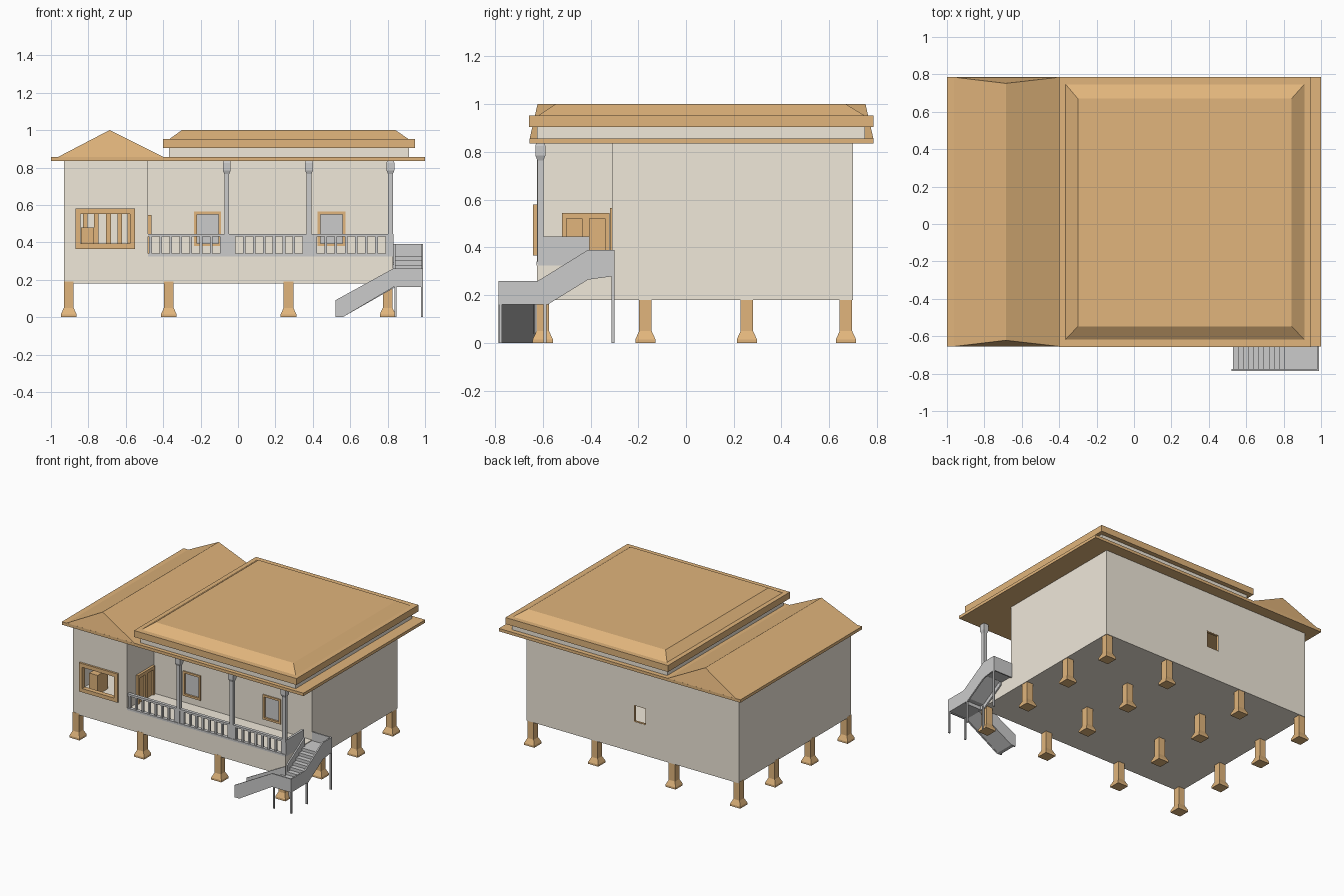
import bpy, bmesh

if "Cube" in bpy.data.objects:
    bpy.data.objects.remove(bpy.data.objects["Cube"])


def material(name, rgb):
    m = bpy.data.materials.new(name)
    m.diffuse_color = (*rgb, 1)
    m.use_nodes = True
    m.node_tree.nodes["Principled BSDF"].inputs["Base Color"].default_value = m.diffuse_color
    return m


WOOD = material("wood", (0.75, 0.46, 0.20))
WALL = material("plaster", (0.87, 0.81, 0.70))


def finish(name, bm, mat):
    bmesh.ops.recalc_face_normals(bm, faces=bm.faces[:])
    me = bpy.data.meshes.new(name)
    bm.to_mesh(me)
    bm.free()
    if mat:
        me.materials.append(mat)
    ob = bpy.data.objects.new(name, me)
    bpy.context.collection.objects.link(ob)
    return ob


def add_loft(bm, sections):
    """Stack rectangles (x0, x1, y0, y1, z) into a closed solid."""
    rings = [[bm.verts.new(p) for p in ((x0, y0, z), (x1, y0, z), (x1, y1, z), (x0, y1, z))]
             for x0, x1, y0, y1, z in sections]
    bm.faces.new(rings[0][::-1])
    bm.faces.new(rings[-1])
    for a, b in zip(rings, rings[1:]):
        for i in range(4):
            j = (i + 1) % 4
            bm.faces.new((a[i], a[j], b[j], b[i]))


def loft(name, sections, mat=None):
    bm = bmesh.new()
    add_loft(bm, sections)
    return finish(name, bm, mat)


def boxes(name, items, mat=None):
    """Several boxes (x0, x1, y0, y1, z0, z1) in one object."""
    bm = bmesh.new()
    for x0, x1, y0, y1, z0, z1 in items:
        add_loft(bm, [(x0, x1, y0, y1, z0), (x0, x1, y0, y1, z1)])
    return finish(name, bm, mat)


def pillar(name, x, y, profile, mat=None):
    return loft(name, [(x - h, x + h, y - h, y + h, z) for z, h in profile], mat)


def prism(name, pts, axis, a, b, mat=None):
    """Extrude a 2D outline along an axis from a to b."""
    place = {"x": lambda p, t: (t, p[0], p[1]),
             "y": lambda p, t: (p[0], t, p[1]),
             "z": lambda p, t: (p[0], p[1], t)}[axis]
    bm = bmesh.new()
    lo = [bm.verts.new(place(p, a)) for p in pts]
    hi = [bm.verts.new(place(p, b)) for p in pts]
    bm.faces.new(lo)
    bm.faces.new(hi[::-1])
    for i in range(len(pts)):
        j = (i + 1) % len(pts)
        bm.faces.new((lo[i], lo[j], hi[j], hi[i]))
    return finish(name, bm, mat)


def frame(name, x0, x1, z0, z1, y0, y1, t):
    return boxes(name, [(x0, x0 + t, y0, y1, z0, z1), (x1 - t, x1, y0, y1, z0, z1),
                        (x0 + t, x1 - t, y0, y1, z0, z0 + t),
                        (x0 + t, x1 - t, y0, y1, z1 - t, z1)], WOOD)


def flight(name, u0, z0, u1, z1, n, axis, a, b):
    """Stepped top with a sloping underside."""
    du, dz = (u1 - u0) / n, (z1 - z0) / n
    pts = [(u0, z0)]
    for i in range(n):
        pts += [(u0 + i * du, z0 + (i + 1) * dz), (u0 + (i + 1) * du, z0 + (i + 1) * dz)]
    pts += [(u1, z1 - 0.025), (u0 + du, z0)]
    return prism(name, pts, axis, a, b)


# Stilts with flared feet
for x in (-0.905, -0.37, 0.27, 0.80):
    for y in (-0.60, -0.17, 0.255, 0.67):
        pillar("stilt", x, y, [(0, 0.042), (0.015, 0.042), (0.05, 0.026), (0.19, 0.026)], WOOD)

# House base, including the porch floor
boxes("house_base", [(-0.93, 0.83, -0.625, 0.70, 0.18, 0.33)], WALL)

# L-shaped hollow walls with window openings
walls = prism("house_walls", [(-0.93, -0.625), (-0.48, -0.625), (-0.48, -0.31),
                              (0.83, -0.31), (0.83, 0.70), (-0.93, 0.70)],
              "z", 0.33, 0.84, WALL)
T = 0.015
cutters = [
    prism("room_cutter", [(-0.93 + T, -0.625 + T), (-0.48 - T, -0.625 + T), (-0.48 - T, -0.31 + T),
                          (0.83 - T, -0.31 + T), (0.83 - T, 0.70 - T), (-0.93 + T, 0.70 - T)],
          "z", 0.335, 0.9),
    boxes("opening_cutter", [(-0.85, -0.57, -0.7, -0.55, 0.385, 0.56),
                             (-0.225, -0.10, -0.4, -0.25, 0.39, 0.555),
                             (0.435, 0.565, -0.4, -0.25, 0.39, 0.555),
                             (-0.16, -0.06, 0.6, 0.8, 0.41, 0.535)])]
for c in cutters:
    c.hide_render = True
    c.hide_viewport = False
    c.display_type = "WIRE"
    mod = walls.modifiers.new("cut", "BOOLEAN")
    mod.object = c
    mod.operation = "DIFFERENCE"
    mod.solver = "EXACT"

# Windows
frame("front_window_frame", -0.87, -0.55, 0.365, 0.58, -0.64, -0.605, 0.028)
for x0, x1 in ((-0.235, -0.09), (0.425, 0.575)):
    frame("porch_window_frame", x0, x1, 0.38, 0.565, -0.318, -0.295, 0.015)
    boxes("porch_window_pane", [(x0 + 0.01, x1 - 0.01, -0.304, -0.301, 0.39, 0.555)])
frame("back_window_frame", -0.163, -0.057, 0.407, 0.538, 0.683, 0.699, 0.007)

# Furniture seen through the front window
boxes("room_cabinet", [(-0.84, -0.77, -0.56, -0.44, 0.335, 0.48)], WOOD)
boxes("room_slats", [(x, x + 0.025, -0.02, 0.0, 0.335, 0.57)
                     for x in (-0.83, -0.77, -0.705, -0.645, -0.59)], WOOD)

# Porch door on the side of the front room
boxes("door", [(-0.482, -0.472, -0.52, -0.32, 0.33, 0.545),
               (-0.475, -0.462, -0.52, -0.50, 0.33, 0.545),
               (-0.475, -0.462, -0.34, -0.32, 0.33, 0.545),
               (-0.475, -0.462, -0.435, -0.405, 0.33, 0.53),
               (-0.475, -0.462, -0.50, -0.34, 0.52, 0.545)], WOOD)

# Porch columns with capitals
for x in (-0.06, 0.38, 0.815):
    pillar("porch_column", x, -0.61,
           [(0.33, 0.013), (0.765, 0.013), (0.785, 0.021), (0.825, 0.021), (0.84, 0.017)])

# Porch railing with balusters, panels at the columns and a solid side
bars = [(-0.48, 0.83, -0.622, -0.598, 0.43, 0.445), (-0.48, 0.83, -0.626, -0.600, 0.325, 0.34)]
for x0, x1 in ((-0.468, -0.09), (-0.02, 0.352), (0.415, 0.795)):
    step = (x1 - x0) / 7
    bars += [(x0 + i * step - 0.007, x0 + i * step + 0.007, -0.619, -0.603, 0.34, 0.43)
             for i in range(8)]
for x0, x1 in ((-0.09, -0.02), (0.352, 0.415), (0.795, 0.83)):
    bars.append((x0, x1, -0.62, -0.602, 0.34, 0.43))
bars.append((0.815, 0.832, -0.62, -0.405, 0.325, 0.445))
boxes("porch_railing", bars)

# Stair side boards
prism("stair_outer_board", [(-0.30, 0.39), (-0.41, 0.39), (-0.62, 0.26), (-0.785, 0.26),
                            (-0.785, 0.16), (-0.58, 0.16), (-0.41, 0.265), (-0.30, 0.28)],
      "x", 0.98, 0.99)
prism("stair_inner_board", [(-0.41, 0.39), (-0.62, 0.26), (-0.62, 0.16), (-0.58, 0.16),
                            (-0.41, 0.265)], "x", 0.832, 0.842)
prism("stair_front_board", [(0.99, 0.26), (0.83, 0.26), (0.52, 0.09), (0.52, 0.0),
                            (0.56, 0.0), (0.83, 0.16), (0.99, 0.16)], "y", -0.785, -0.775)
prism("stair_back_board", [(0.84, 0.26), (0.52, 0.09), (0.52, 0.0),
                           (0.56, 0.0), (0.84, 0.16)], "y", -0.64, -0.63)
# Landings, flights and legs
boxes("stair_landings", [(0.83, 0.98, -0.41, -0.30, 0.29, 0.325),
                         (0.83, 0.98, -0.775, -0.62, 0.165, 0.19),
                         (0.83, 0.99, -0.31, -0.30, 0.28, 0.39)])
flight("upper_flight", -0.62, 0.19, -0.41, 0.325, 6, "x", 0.842, 0.98)
flight("lower_flight", 0.53, 0.0, 0.83, 0.19, 11, "y", -0.775, -0.64)
for x, y, h in ((0.984, -0.306, 0.30), (0.984, -0.59, 0.18), (0.842, -0.59, 0.18),
                (0.984, -0.777, 0.18), (0.842, -0.777, 0.18)):
    pillar("stair_leg", x, y, [(0, 0.006), (h, 0.006)])

# Eave slab
boxes("eave_slab", [(-1, 1, -0.655, 0.785, 0.835, 0.857)], WOOD)
# Ridged roof over the left wing, with steep ends
loft("ridge_roof", [(-0.965, -0.395, -0.655, 0.785, 0.855),
                    (-0.687, -0.685, -0.622, 0.752, 1.0)], WOOD)
# Raised main roof on a low wall
boxes("roof_wall", [(-0.37, 0.915, -0.625, 0.75, 0.855, 0.907)], WALL)
boxes("main_roof_slab", [(-0.40, 0.945, -0.658, 0.785, 0.905, 0.953)], WOOD)
loft("main_roof_cap", [(-0.37, 0.915, -0.622, 0.752, 0.95),
                       (-0.30, 0.842, -0.547, 0.67, 1.0)], WOOD)
